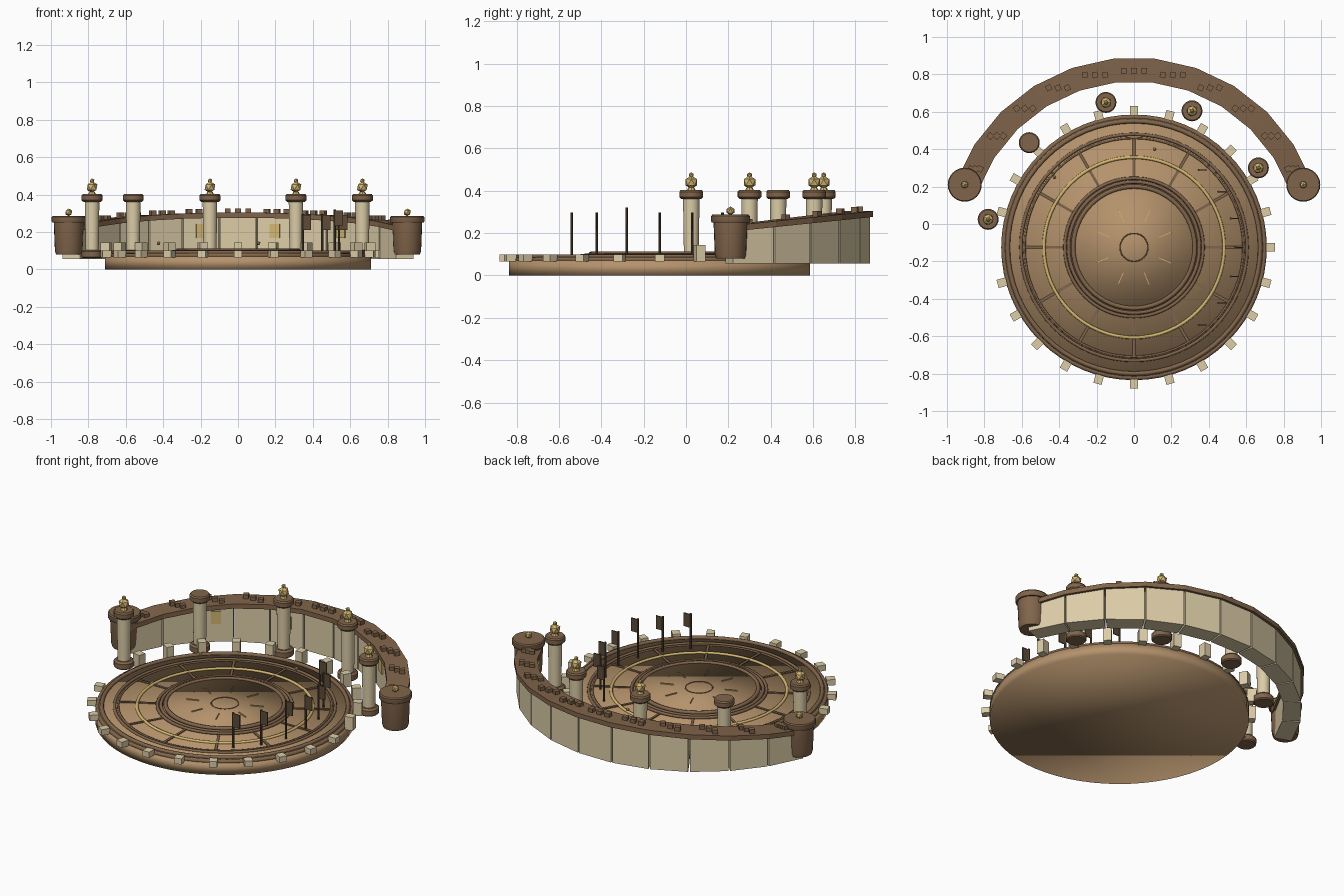
import bpy, bmesh
from math import sin, cos, radians, pi

if "Cube" in bpy.data.objects:
    bpy.data.objects.remove(bpy.data.objects["Cube"])


def material(name, *rgb):
    m = bpy.data.materials.new(name)
    m.use_nodes = True
    m.diffuse_color = (*rgb, 1)
    m.node_tree.nodes["Principled BSDF"].inputs["Base Color"].default_value = (*rgb, 1)
    return m


TAN = material("tan stone", 0.46, 0.29, 0.15)
BROWN = material("brown trim", 0.22, 0.13, 0.07)
DARK = material("dark wood", 0.11, 0.07, 0.04)
CREAM = material("cream stone", 0.72, 0.61, 0.39)
GOLD = material("gold", 0.66, 0.47, 0.16)

CY = -0.125  # centre of the arena in y


def polar(r, deg):
    return r * cos(radians(deg)), CY + r * sin(radians(deg))


def finish(name, bm, mat, smooth=None):
    me = bpy.data.meshes.new(name)
    bmesh.ops.recalc_face_normals(bm, faces=bm.faces)
    bm.to_mesh(me)
    bm.free()
    me.materials.append(mat)
    ob = bpy.data.objects.new(name, me)
    bpy.context.collection.objects.link(ob)
    if smooth:
        bpy.ops.object.select_all(action="DESELECT")
        ob.select_set(True)
        bpy.context.view_layer.objects.active = ob
        if smooth == "all":
            bpy.ops.object.shade_smooth()
        else:
            bpy.ops.object.shade_smooth_by_angle(angle=radians(smooth))
    return ob


def lathe(name, x, y, profile, mat, sides=24, smooth=35, closed=False):
    """Turn (radius, z) points about a vertical axis; closed gives a ring."""
    bm = bmesh.new()
    rows = [[bm.verts.new((x + r * cos(2 * pi * i / sides), y + r * sin(2 * pi * i / sides), z))
             for i in range(sides)] for r, z in profile]
    pairs = list(zip(rows, rows[1:]))
    if closed:
        pairs.append((rows[-1], rows[0]))
    else:
        bm.faces.new(rows[0])
        bm.faces.new(rows[-1])
    for a, b in pairs:
        for i in range(sides):
            j = (i + 1) % sides
            bm.faces.new((a[i], a[j], b[j], b[i]))
    return finish(name, bm, mat, smooth)


def torus(name, r, z, minor, mat):
    pts = [(r + minor * cos(k * pi / 4), z + minor * sin(k * pi / 4)) for k in range(8)]
    return lathe(name, 0, CY, pts, mat, 64, 60, True)


def box(name, x, y, z, size, deg, mat):
    bm = bmesh.new()
    bmesh.ops.create_cube(bm, size=1)
    for v in bm.verts:
        v.co = [c * s for c, s in zip(v.co, size)]
    ob = finish(name, bm, mat)
    ob.location = (x, y, z)
    ob.rotation_euler.z = radians(deg)
    return ob


def ball(name, x, y, z, r, mat=GOLD):
    bm = bmesh.new()
    bmesh.ops.create_icosphere(bm, subdivisions=1, radius=r)
    finish(name, bm, mat).location = (x, y, z)


def arc_block(name, a0, a1, r0, r1, low, high, mat):
    """Block between two angles; low and high give z at an angle."""
    bm = bmesh.new()
    ends = []
    for a in (a0, a1):
        ends.append([bm.verts.new((*polar(r, a), f(a)))
                     for r, f in ((r0, low), (r1, low), (r1, high), (r0, high))])
    p, q = ends
    bm.faces.new(p)
    bm.faces.new(q)
    for i in range(4):
        j = (i + 1) % 4
        bm.faces.new((p[i], p[j], q[j], q[i]))
    finish(name, bm, mat)


# Round base, deck and raised centre stage
lathe("base_disc", 0, CY, [(0.71, 0), (0.71, 0.07)], TAN, 64, "all")
lathe("deck", 0, CY, [(0.69, 0.06), (0.69, 0.085)], TAN, 64, "all")
lathe("centre_stage", 0, CY, [(0.32, 0.07), (0.32, 0.102)], TAN, 64, "all")
for r, z, minor in ((0.697, 0.075, 0.013), (0.675, 0.088, 0.012), (0.605, 0.087, 0.009),
                    (0.585, 0.087, 0.006), (0.37, 0.092, 0.009), (0.35, 0.094, 0.01),
                    (0.325, 0.1, 0.012)):
    torus("deck_ring", r, z, minor, BROWN)
torus("gold_ring", 0.482, 0.087, 0.009, GOLD)
torus("centre_ring", 0.075, 0.102, 0.003, BROWN)

# Spokes across the deck and fine inlays on the stage
for k in range(12):
    a = k * 30
    box("spoke", *polar(0.48, a), 0.086, (0.21, 0.014, 0.008), a, BROWN)
for k in range(8):
    a = k * 45 + 22
    box("stage_inlay", *polar(0.18, a), 0.104, (0.07, 0.004, 0.008), a, GOLD)

# Blocks around the rim, taller along the back
for k in range(24):
    if k == 12:
        continue
    a = k * 15
    top = 0.145 if 0 < k < 12 else 0.1
    box("rim_block", *polar(0.73, a), (0.065 + top) / 2, (0.05, 0.045, top - 0.065), a, CREAM)

# Curved wall with coping, battlements and gold panels
SEGMENTS = 11
STEP = 140 / SEGMENTS


def wall_top(a):
    return 0.305 - 0.105 * (1 - sin(radians(a)))


for k in range(SEGMENTS):
    a0 = 20 + k * STEP
    a1, mid = a0 + STEP, a0 + STEP / 2
    arc_block("wall_panel", a0 + 0.25, a1 - 0.25, 0.9, 1.0, lambda a: 0.057,
              lambda a: wall_top(a) - 0.02, CREAM)
    arc_block("wall_coping", a0, a1, 0.887, 1.015, lambda a: wall_top(a) - 0.028, wall_top, BROWN)
    x, y = polar(0.945, mid)
    for side in (-1, 0, 1):
        box("battlement", x + side * 0.055 * sin(radians(mid)), y, wall_top(mid) + 0.006,
            (0.03, 0.03, 0.03), mid, BROWN)
    if k in (2, 4, 6, 8):
        box("gold_panel", *polar(0.892, mid), 0.205, (0.008, 0.055, 0.075), mid, GOLD)

# Stout towers closing the wall
for s in (-1, 1):
    x, y = s * 0.905, 0.21
    lathe("end_tower", x, y, [(0.068, 0.08), (0.074, 0.1), (0.08, 0.25)], BROWN)
    lathe("end_tower_cap", x, y, [(0.088, 0.25), (0.091, 0.256), (0.091, 0.28), (0.086, 0.287)], BROWN)
    ball("end_tower_knob", x, y, 0.305, 0.021)

# Columns with collars and faceted finials
for x, y, finial in ((-0.78, 0.025, True), (-0.56, 0.435, False), (-0.15, 0.65, True),
                     (0.31, 0.605, True), (0.665, 0.3, True)):
    lathe("column_base", x, y, [(0.05, 0.06), (0.056, 0.066), (0.056, 0.095), (0.045, 0.105)], BROWN)
    lathe("column_shaft", x, y, [(0.035, 0.1), (0.039, 0.37)], CREAM)
    lathe("column_cap", x, y, [(0.045, 0.36), (0.056, 0.37), (0.056, 0.395), (0.05, 0.403)], BROWN)
    if finial:
        lathe("finial_foot", x, y, [(0.022, 0.4), (0.014, 0.415)], GOLD, 8, None)
        ball("finial_ball", x, y, 0.44, 0.032)
        ball("finial_tip", x, y, 0.474, 0.013)

# Row of banners on the left side of the deck
for k in range(7):
    x, y = polar(0.54, (k - 3) * 16.7)
    top = 0.32 if k == 2 else 0.297
    lathe("banner_pole", x, y, [(0.006, 0.08), (0.006, top)], DARK, 8)
    box("banner", x + 0.022, y, top - 0.045, (0.045, 0.006, 0.08), 0, DARK)

# Loose gold orbs
for x, y, z in ((-0.425, 0.25, 0.14), (0.11, 0.4, 0.14)):
    ball("gold_orb", x, y, z, 0.011)
